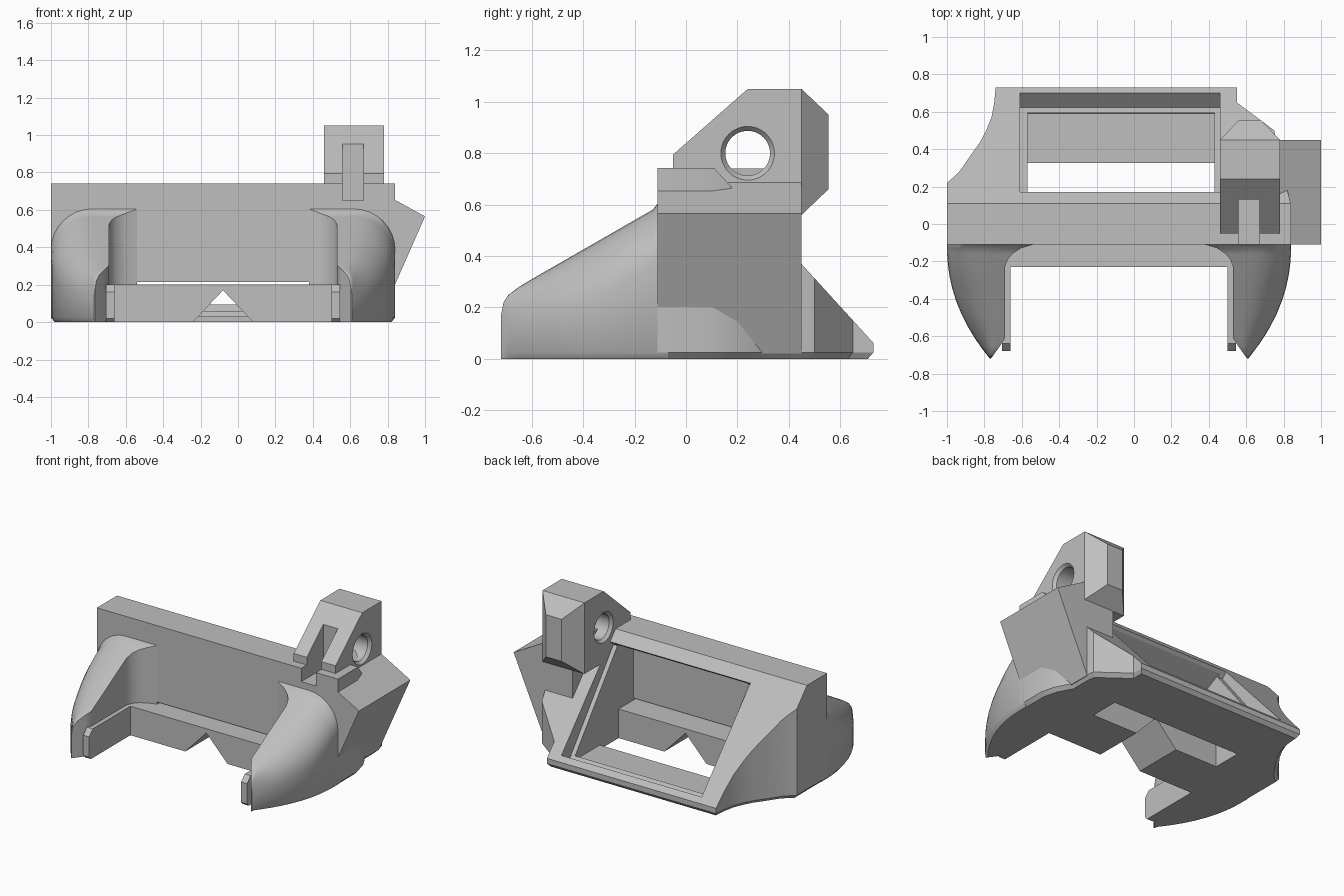
import bpy, bmesh, math
from mathutils import Vector

if "Cube" in bpy.data.objects:
    bpy.data.objects.remove(bpy.data.objects["Cube"])

grey = bpy.data.materials.new("grey plastic")
grey.diffuse_color = (0.52, 0.52, 0.52, 1)
grey.use_nodes = True
grey.node_tree.nodes["Principled BSDF"].inputs["Base Color"].default_value = grey.diffuse_color
MID = -0.08  # symmetry line of the main housing


def loft(name, rings, smooth=None):
    """Closed solid through rings that share one point count."""
    bm = bmesh.new()
    vs = [[bm.verts.new(p) for p in r] for r in rings]
    n = len(rings[0])
    for a, b in zip(vs, vs[1:]):
        for i in range(n):
            j = (i + 1) % n
            bm.faces.new((a[i], a[j], b[j], b[i]))
    bm.faces.new(vs[0][::-1])
    bm.faces.new(vs[-1])
    bmesh.ops.recalc_face_normals(bm, faces=bm.faces)
    me = bpy.data.meshes.new(name)
    bm.to_mesh(me)
    bm.free()
    ob = bpy.data.objects.new(name, me)
    bpy.context.collection.objects.link(ob)
    me.materials.append(grey)
    if smooth:
        shade(ob, smooth)
    return ob


def shade(ob, angle):
    bpy.ops.object.select_all(action='DESELECT')
    ob.select_set(True)
    bpy.context.view_layer.objects.active = ob
    bpy.ops.object.shade_smooth_by_angle(angle=math.radians(angle))


def along_x(name, pts, x0, x1):
    return loft(name, [[(x, y, z) for y, z in pts] for x in (x0, x1)])


def along_y(name, pts, y0, y1):
    return loft(name, [[(x, y, z) for x, z in pts] for y in (y0, y1)])


def box(name, x0, x1, y0, y1, z0, z1):
    return along_x(name, [(y0, z0), (y1, z0), (y1, z1), (y0, z1)], x0, x1)


def boolean(ob, tool, op='DIFFERENCE'):
    m = ob.modifiers.new("cut", 'BOOLEAN')
    m.operation, m.object, m.solver = op, tool, 'EXACT'
    bpy.context.view_layer.objects.active = ob
    bpy.ops.object.modifier_apply(modifier=m.name)
    bpy.data.objects.remove(tool)


# Housing: plan outline with a chamfered foot, cut by the sloping back
arc = [(-0.74, 0.73), (-0.747, 0.65), (-0.762, 0.57), (-0.79, 0.5), (-0.825, 0.435),
       (-0.875, 0.365), (-0.93, 0.285), (-0.965, 0.25), (-1.0, 0.22)]
plan = arc + [(-1, -0.11), (0.84, -0.11), (0.84, 0.1), (0.815, 0.2), (0.76, 0.3),
              (0.76, 0.45), (0.75, 0.5), (0.55, 0.65), (0.55, 0.73)]
foot = [(MID + (x - MID) * 0.975, y if y < 0 else y * 0.97, 0) for x, y in plan]
housing = loft("housing", [foot] + [[(x, y, z) for x, y in plan] for z in (0.025, 0.8)])
boolean(housing, along_x("slope", [(-0.11, -0.1), (0.74, -0.1), (0.74, 0.05),
                                   (0.11, 0.742), (-0.11, 0.742)], -1.2, 1.2), 'INTERSECT')

# Window recess square to the slope, hollow inside, open floor and front slit
up, low, nrm = Vector((0.17, 0.675)), Vector((0.70, 0.093)), Vector((0.74, 0.67))
boolean(housing, along_x("recess", [tuple(p) for p in (
    up + nrm * 0.1, up - nrm * 0.05, low - nrm * 0.105, low + nrm * 0.1)], -0.61, 0.46))
boolean(housing, along_x("hollow", [(-0.04, 0.03), (-0.04, 0.56), (0.15, 0.66),
                                    (0.60, 0.1), (0.59, 0.03)], -0.57, 0.43))
boolean(housing, box("opening", -0.57, 0.43, -0.3, 0.325, -0.1, 0.215))
shade(housing, 25)

# Front bar with a triangular groove underneath
bar = box("front_bar", -0.68, 0.53, -0.23, 0.12, 0, 0.2)
boolean(bar, along_y("groove", [(-0.26, -0.02), (0.10, -0.02), (MID, 0.17)], -0.4, 0.4))


# Legs: sloping arms with a rounded outer shoulder
HEIGHTS = [(-0.72, 0.17), (-0.71, 0.22), (-0.69, 0.25), (-0.65, 0.28), (-0.6, 0.31),
           (-0.13, 0.58), (-0.11, 0.605), (-0.07, 0.605)]
INNER = [(-0.72, 0.685), (-0.65, 0.635), (-0.61, 0.61), (-0.23, 0.61), (-0.19, 0.595),
         (-0.16, 0.57), (-0.13, 0.525), (-0.11, 0.46), (-0.07, 0.46)]


def lerp(table, y):
    for (a, p), (b, q) in zip(table, table[1:]):
        if y <= b:
            return p + (q - p) * max(0, y - a) / (b - a)
    return table[-1][1]


def leg(name, side):
    rings = []
    for y in (-0.72, -0.71, -0.69, -0.65, -0.61, -0.55, -0.48, -0.41, -0.34, -0.28,
              -0.23, -0.19, -0.16, -0.13, -0.11, -0.07):
        t = max(0, (-0.11 - y) / 0.61)
        outer = 0.69 + 0.23 * (1 - t ** 2.2)
        inner, h = lerp(INNER, y), lerp(HEIGHTS, y)
        w = outer - inner
        rx, rz = min(0.22, w * 0.8), min(0.22, h * 0.5)
        sec = [(inner, 0), (outer - min(0.02, w / 2), 0), (outer, 0.025)]
        for k in range(9):
            a = k * math.pi / 16
            sec.append((outer - rx + rx * math.cos(a), h - rz + rz * math.sin(a)))
        sec.append((inner, h))
        rings.append([(MID + side * d, y, z) for d, z in sec])
    loft(name, rings, 40)


for label, s in (("left", -1), ("right", 1)):
    leg(label + "_leg", s)
    # Thin guide strip with a clipped lower front corner
    a, b = sorted((MID + s * 0.58, MID + s * 0.625))
    along_x(label + "_guide_strip", [(-0.2, 0), (-0.66, 0), (-0.68, 0.02), (-0.68, 0.16),
                                     (-0.64, 0.2), (-0.2, 0.2)], a, b)

# Side block that carries the bracket
block = along_y("side_block", [(0.55, 0.02), (0.76, 0.02), (1.0, 0.565), (0.68, 0.741),
                               (0.55, 0.741)], -0.11, 0.45)

# Bracket: side profile with a tapered rear
bracket = along_x("bracket", [(-0.05, 0.6), (-0.05, 0.795), (0.24, 1.05), (0.45, 1.05),
                              (0.45, 0.56), (0.1, 0.56)], 0.46, 0.78)


def rect(x0, x1, z0, z1, y):
    return [(x0, y, z0), (x1, y, z0), (x1, y, z1), (x0, y, z1)]


boolean(bracket, loft("rear", [rect(0.46, 0.78, 0.56, 1.05, 0.45),
                               rect(0.56, 0.68, 0.66, 0.95, 0.555)]), 'UNION')


# Cross hole with countersunk rims
def circle(x, r):
    return [(x, 0.24 + r * math.cos(i * math.pi / 24), 0.8 + r * math.sin(i * math.pi / 24))
            for i in range(48)]


boolean(bracket, loft("hole", [circle(0.45, 0.113), circle(0.48, 0.087),
                               circle(0.76, 0.087), circle(0.79, 0.113)]))

# Slot running through bracket, block and housing top
for ob in (bracket, block, housing):
    boolean(ob, box("slot", 0.56, 0.672, -0.2, 0.13, 0.65, 1.2))
shade(bracket, 25)
